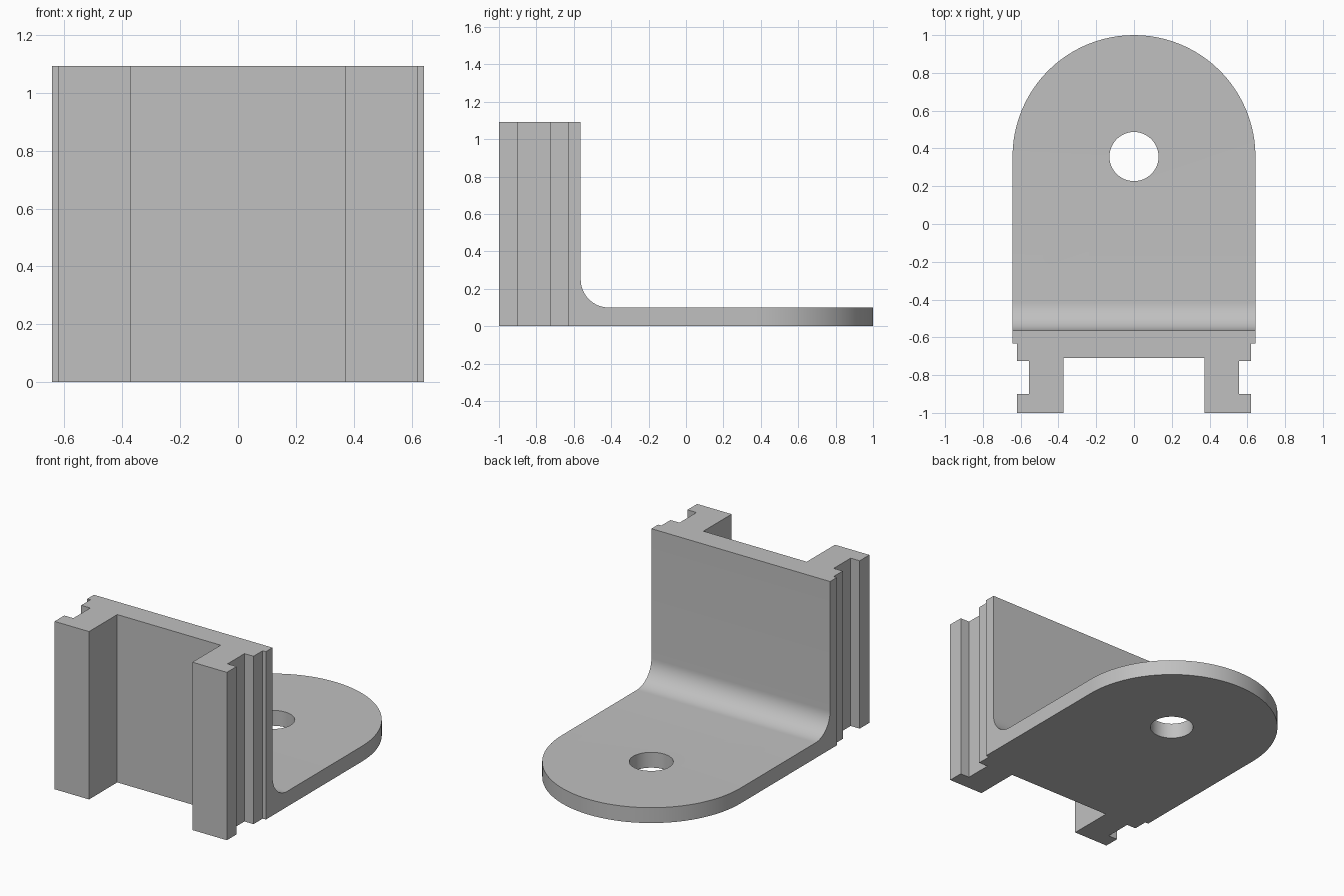
import bpy, bmesh
from math import sin, cos, pi
from mathutils import Vector

old = bpy.data.objects.get("Cube")
if old:
    bpy.data.objects.remove(old, do_unlink=True)

GREY = (0.53, 0.53, 0.53, 1)
mat = bpy.data.materials.new("plain grey")
mat.use_nodes = True
mat.diffuse_color = GREY
mat.node_tree.nodes["Principled BSDF"].inputs["Base Color"].default_value = GREY

HEIGHT, HALF_W, THICK = 1.092, 0.643, 0.10
WALL_Y, FILLET = -0.563, 0.15
HOLE_Y, HOLE_R = 1 - HALF_W, 0.13


def prism(name, points, direction):
    """Extrude a closed outline of 3D points along a direction."""
    bm = bmesh.new()
    face = bm.faces.new([bm.verts.new(p) for p in points])
    ext = bmesh.ops.extrude_face_region(bm, geom=[face])
    moved = [v for v in ext["geom"] if isinstance(v, bmesh.types.BMVert)]
    bmesh.ops.translate(bm, verts=moved, vec=Vector(direction))
    bmesh.ops.recalc_face_normals(bm, faces=bm.faces)
    mesh = bpy.data.meshes.new(name)
    bm.to_mesh(mesh)
    bm.free()
    mesh.materials.append(mat)
    obj = bpy.data.objects.new(name, mesh)
    bpy.context.collection.objects.link(obj)
    return obj


def arc(cx, cy, r, start, end, n):
    return [(cx + r * cos(start + (end - start) * i / n),
             cy + r * sin(start + (end - start) * i / n)) for i in range(n + 1)]


# Plan outline: stepped rails at the front, rounded tongue at the back
rail = [(0.372, -0.71), (0.372, -1), (0.62, -1), (0.62, -0.90), (0.555, -0.90),
        (0.555, -0.726), (0.62, -0.726), (0.62, -0.632), (HALF_W, -0.632)]
plan = rail + arc(0, HOLE_Y, HALF_W, 0, pi, 48) + [(-x, y) for x, y in reversed(rail)]
bracket = prism("bracket", [(x, y, 0) for x, y in plan], (0, 0, HEIGHT))

# Space above the tongue, with a fillet at the foot of the wall
side = ([(WALL_Y, 2)] + arc(WALL_Y + FILLET, THICK + FILLET, FILLET, pi, 1.5 * pi, 16)
        + [(2, THICK), (2, 2)])
space = prism("space_cutter", [(-1, y, z) for y, z in side], (2, 0, 0))

# Round mounting hole
circle = arc(0, HOLE_Y, HOLE_R, 0, 2 * pi, 48)[:-1]
hole = prism("hole_cutter", [(x, y, -1) for x, y in circle], (0, 0, 3))

bpy.ops.object.select_all(action="DESELECT")
bpy.context.view_layer.objects.active = bracket
bracket.select_set(True)
for cutter in (space, hole):
    cutter.hide_render = True
    cut = bracket.modifiers.new("cut", "BOOLEAN")
    cut.operation = "DIFFERENCE"
    cut.solver = "EXACT"
    cut.object = cutter
    bpy.ops.object.modifier_apply(modifier=cut.name)
    bpy.data.objects.remove(cutter, do_unlink=True)

bpy.ops.object.shade_smooth_by_angle(angle=pi / 6)
